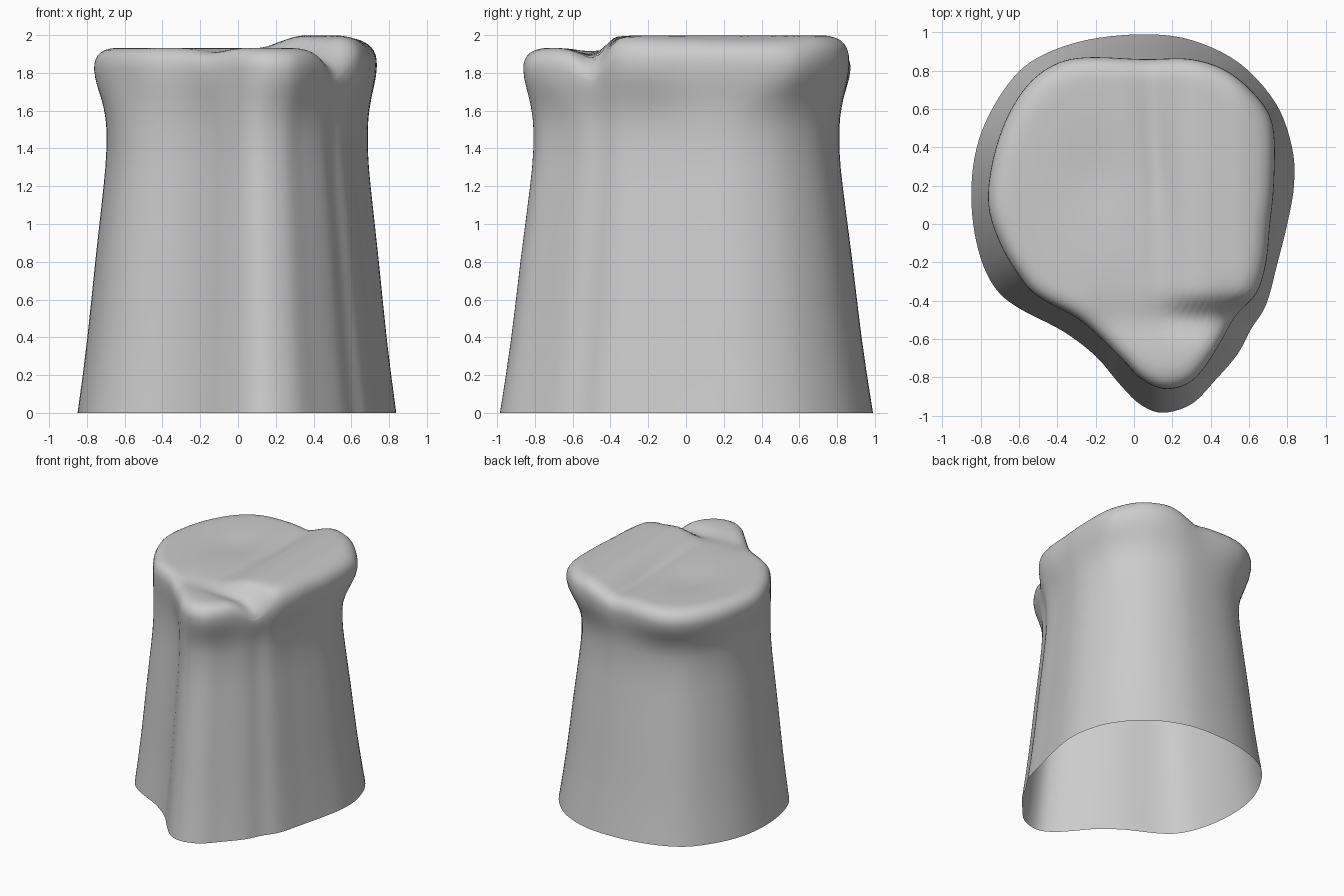
import bpy, bmesh
from math import exp
from mathutils import Vector

if "Cube" in bpy.data.objects:
    bpy.data.objects.remove(bpy.data.objects["Cube"])

# Matching outlines: x, y at the base and x, y at the upper rim
PAIRS = [
    (.05, .99, .05, .86), (.3, .96, .3, .86), (.55, .84, .5, .79),
    (.74, .63, .67, .63), (.825, .4, .73, .48), (.835, .2, .73, .2),
    (.80, 0, .71, 0), (.75, -.2, .69, -.2), (.69, -.42, .64, -.36),
    (.61, -.55, .53, -.48), (.54, -.68, .45, -.62), (.42, -.82, .36, -.76),
    (.3, -.94, .27, -.84), (.15, -.985, .15, -.86), (.03, -.94, .04, -.81),
    (-.08, -.83, -.05, -.72), (-.2, -.69, -.17, -.60), (-.37, -.56, -.3, -.49),
    (-.6, -.44, -.5, -.38), (-.72, -.34, -.6, -.27), (-.80, -.18, -.7, -.1),
    (-.845, .05, -.76, .1), (-.84, .3, -.74, .32), (-.78, .52, -.67, .54),
    (-.65, .74, -.56, .72), (-.5, .87, -.42, .83), (-.25, .96, -.25, .87)]


def spline(pts, steps=5):
    """Closed smooth curve through the points."""
    out, n = [], len(pts)
    for i in range(n):
        a, b, c, d = (Vector(pts[(i + k) % n]) for k in (-1, 0, 1, 2))
        for s in range(steps):
            t = s / steps
            out.append(.5 * (2 * b + (c - a) * t + (2 * a - 5 * b + 4 * c - d) * t * t
                             + (3 * b - a - 3 * c + d) * t ** 3))
    return out


def smooth(a, b, v):
    t = min(max((v - a) / (b - a), 0), 1)
    return t * t * (3 - 2 * t)


def bump(x, y, cx, cy, rx, ry):
    return exp(-((x - cx) / rx) ** 2 - ((y - cy) / ry) ** 2)


def height(x, y):
    """Uneven top: raised right side, valley, front saddle, dished left."""
    h = 1.932
    h += .066 * smooth(.08, .36, x) * smooth(-.5, -.36, y) * (1 - .7 * smooth(.52, .76, x))
    h -= .025 * bump(x, y, .1 + .08 * (.5 - y), .45, .07, .5)
    h -= .02 * bump(x, y, -.2, .25, .2, .25)
    h -= .035 * bump(x, y, .25, -.5, .25, .09)
    h -= .07 * bump(x, y, .52, -.5, .13, .12)
    h -= .02 * bump(x, y, -.15, -.55, .12, .15)
    return h


base = spline([p[:2] for p in PAIRS])
rim = spline([p[2:] for p in PAIRS])
rings = []

# Tapering wall up to the waist
for z, k in ((0, 1), (.2, .968), (.4, .939), (.6, .914), (.8, .890), (1, .864),
             (1.2, .838), (1.3, .827), (1.4, .82), (1.5, .82)):
    rings.append([(p.x * k, p.y * k, z) for p in base])

# Flare from the waist to the swollen rim
for z, t in ((1.56, .08), (1.62, .25), (1.67, .46), (1.72, .7), (1.77, .9), (1.82, 1)):
    ring = []
    for b, r in zip(base, rim):
        q = (b * .82).lerp(r, t)
        ring.append((q.x, q.y, 1.5 + (z - 1.5) * (height(*r) - 1.5) / .432))
    rings.append(ring)

# Rounded shoulder, then the uneven top surface
C = Vector((.07, .05))
edge = [(.998, .085), (.99, .06), (.975, .038), (.955, .022), (.93, .011), (.9, .004)]
for s, drop in edge + [(.87 * (1 - i / 18), 0) for i in range(18)]:
    ring = []
    for r in rim:
        q = C.lerp(r, s)
        ring.append((q.x, q.y, height(*q) - drop))
    rings.append(ring)

bm = bmesh.new()
loops = [[bm.verts.new(p) for p in ring] for ring in rings]
n = len(base)
for lo, hi in zip(loops, loops[1:]):
    for i in range(n):
        j = (i + 1) % n
        bm.faces.new((lo[j], lo[i], hi[i], hi[j]))
tip = bm.verts.new((C.x, C.y, height(*C)))
for i in range(n):
    bm.faces.new((loops[-1][(i + 1) % n], loops[-1][i], tip))
for f in bm.faces:
    f.smooth = True

# Underside stays open
mesh = bpy.data.meshes.new("hollow_stump")
bm.to_mesh(mesh)
bm.free()
obj = bpy.data.objects.new("hollow_stump", mesh)
bpy.context.collection.objects.link(obj)
